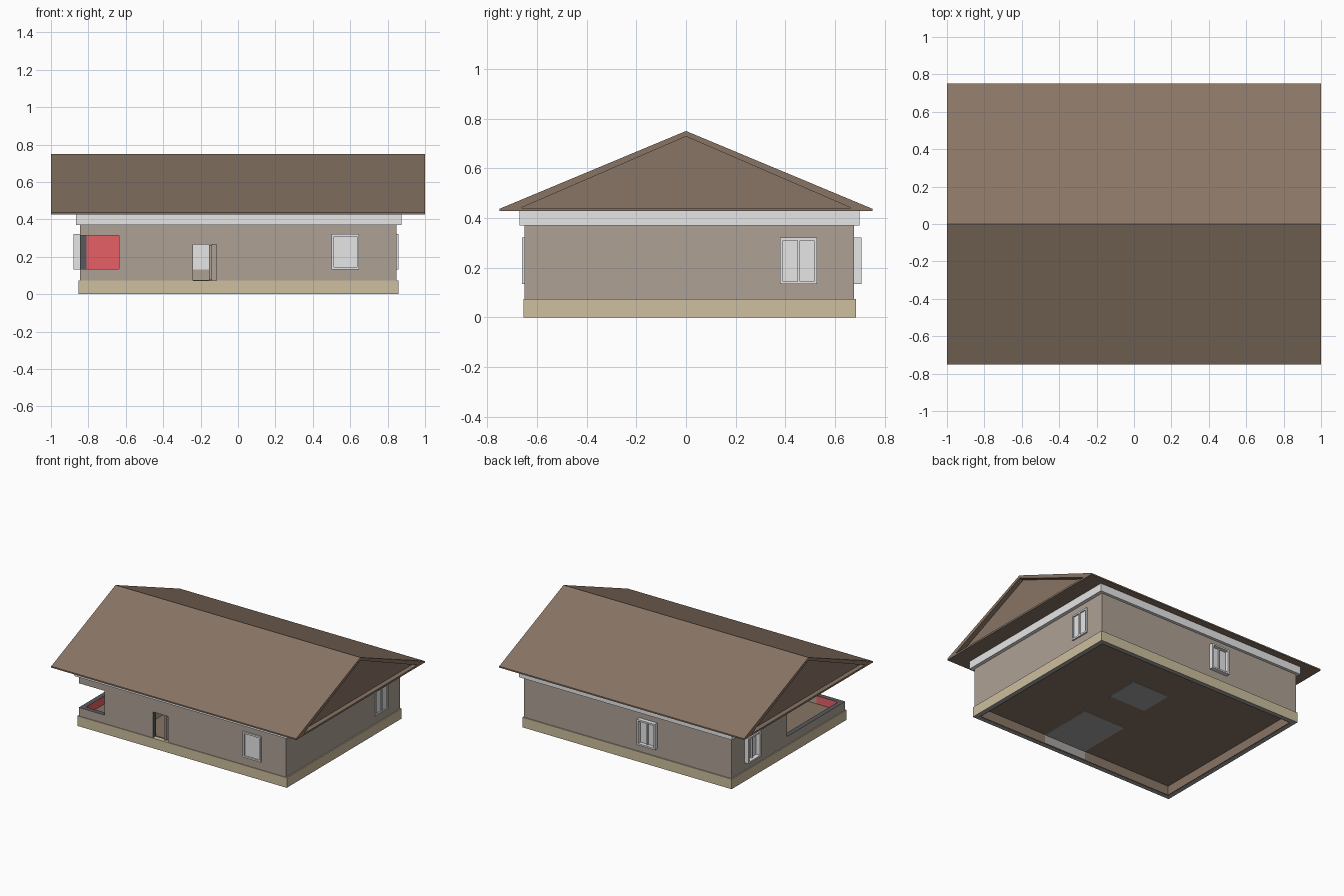
import bpy, bmesh
from mathutils import Vector

if "Cube" in bpy.data.objects:
    bpy.data.objects.remove(bpy.data.objects["Cube"])


def mat(name, hex_):
    def lin(c):
        c /= 255
        return c / 12.92 if c <= 0.04045 else ((c + 0.055) / 1.055) ** 2.4
    m = bpy.data.materials.new(name)
    m.diffuse_color = [lin(int(hex_[i:i + 2], 16)) for i in (0, 2, 4)] + [1]
    m.use_nodes = True
    m.node_tree.nodes["Principled BSDF"].inputs["Base Color"].default_value = m.diffuse_color
    return m


ROOF = mat("roof_brown", "897565")
WALL = mat("wall_taupe", "AEA195")
BASE = mat("base_sand", "CDBF9F")
WHITE = mat("trim_white", "E6E6E6")
RED = mat("porch_red", "E56066")
DARK = mat("core_dark_grey", "585A5E")
GREY = mat("tile_grey", "A6A4A2")
T = 0.035                                   # wall thickness
X0, X1, Y0, Y1 = -0.845, 0.848, -0.65, 0.677  # outer wall planes


def finish(name, bm, mats, rule=None):
    bm.normal_update()
    if rule:
        for f in bm.faces:
            f.material_index = mats.index(rule(f))
    me = bpy.data.meshes.new(name)
    bm.to_mesh(me)
    bm.free()
    for m in mats:
        me.materials.append(m)
    ob = bpy.data.objects.new(name, me)
    bpy.context.collection.objects.link(ob)
    return ob


def add_box(bm, x0, x1, y0, y1, z0, z1):
    vs = bmesh.ops.create_cube(bm, size=1)["verts"]
    for v in vs:
        v.co = Vector(((x0 + x1) / 2 + v.co.x * (x1 - x0),
                       (y0 + y1) / 2 + v.co.y * (y1 - y0),
                       (z0 + z1) / 2 + v.co.z * (z1 - z0)))


def boxes(name, dims, m):
    bm = bmesh.new()
    for d in dims:
        add_box(bm, *d)
    return finish(name, bm, [m])


def wall(name, x0, x1, y0, y1, z0, z1, lining=WALL):
    """Outer planes in wall colour, room side lined, cut ends dark."""
    bm = bmesh.new()
    add_box(bm, x0, x1, y0, y1, z0, z1)
    thin = 0 if x1 - x0 < T + .001 else 1

    def rule(f):
        c, n = f.calc_center_median(), f.normal
        if abs(n.x) > .5 and min(abs(c.x - X0), abs(c.x - X1)) < 1e-4:
            return WALL
        if abs(n.y) > .5 and min(abs(c.y - Y0), abs(c.y - Y1)) < 1e-4:
            return WALL
        return lining if abs(n[thin]) > .5 else DARK
    mats = [WALL, DARK] + ([lining] if lining is not WALL else [])
    return finish(name, bm, mats, rule)


def ring(name, x0, x1, y0, y1, z0, z1, t, m, under=None):
    bm = bmesh.new()
    for d in ((x0, x1, y0, y0 + t), (x0, x1, y1 - t, y1),
              (x0, x0 + t, y0 + t, y1 - t), (x1 - t, x1, y0 + t, y1 - t)):
        add_box(bm, *d, z0, z1)
    return finish(name, bm, [m] + ([under] if under else []),
                  lambda f: under if under and f.normal.z < -.5 else m)


# Plinth with inner lining, and top trim
ring("plinth", -0.852, 0.857, -0.655, 0.685, 0, 0.074, 0.03, BASE, GREY)
ring("plinth_lining", -0.822, 0.827, -0.625, 0.655, 0.001, 0.074, 0.008, ROOF)
ring("top_trim", -0.866, 0.874, -0.67, 0.698, 0.37, 0.43, 0.056, WHITE)

# Outer walls, open at the porch corner and the door
ZB, ZT, PZ0, PZ1, PX, PY = 0.074, 0.37, 0.136, 0.315, -0.635, 0.03
yi0, yi1 = Y0 + T, Y1 - T
wall("front_wall_porch_side", PX, -0.24, Y0, yi0, ZB, ZT)
wall("front_wall_over_door", -0.24, -0.115, Y0, yi0, 0.265, ZT)
wall("front_wall_main", -0.115, X1, Y0, yi0, ZB, ZT)
wall("back_wall", X0, X1, yi1, Y1, ZB, ZT)
wall("right_wall", X1 - T, X1, yi0, yi1, ZB, ZT)
wall("left_wall", X0, X0 + T, PY, yi1, ZB, ZT)
for part, a, b in (("parapet", ZB, PZ0), ("beam", PZ1, ZT)):
    wall("porch_front_" + part, X0, PX, Y0, yi0, a, b, RED)
    wall("porch_left_" + part, X0, X0 + T, yi0, PY, a, b, RED)

# Inner partitions and floors
boxes("porch_back_wall", [(X0 + T, -0.41, PY, PY + 0.02, ZB, 0.43)], RED)
boxes("porch_side_wall", [(-0.42, -0.41, yi0, PY, ZB, 0.43)], RED)
boxes("partitions", [(-0.41, -0.39, yi0, PY + 0.02, ZB, 0.43),
                     (-0.14, -0.085, yi0, -0.2, ZB, 0.43),
                     (0.26, 0.28, yi0, yi1, ZB, 0.43),
                     (-0.06, 0.26, 0.04, 0.06, ZB, 0.43),
                     (-0.06, -0.04, 0.06, 0.33, ZB, 0.43),
                     (-0.04, 0.26, 0.31, 0.33, ZB, 0.43)], WALL)
boxes("floor", [(-0.82, 0.82, yi0, yi1, 0.068, 0.076)], ROOF)
boxes("tiled_floors", [(-0.085, 0.26, yi0, -0.2, 0.064, 0.08),
                       (-0.04, 0.26, 0.06, 0.31, 0.064, 0.08),
                       (-0.085, 0.26, -0.618, -0.613, 0.001, 0.066)], GREY)
boxes("front_door", [(-0.155, -0.14, Y0 + .01, Y0 + 0.14, 0.076, 0.263)], WALL)


# Windows: frame, optional centre bar and recessed pane
def window(name, side, c, out, bar=True):
    w, z0, z1, t = 0.074, 0.133, 0.322, 0.012
    axis_y = side in ("front", "back")
    face = {"front": Y0, "back": Y1, "left": X0, "right": X1}[side]
    s = 1 if side in ("back", "right") else -1

    def d(a0, a1, d0, d1, za, zb):
        p, q = sorted((face + s * d0, face + s * d1))
        return (a0, a1, p, q, za, zb) if axis_y else (p, q, a0, a1, za, zb)
    inn = -T - 0.005
    parts = [d(c - w, c - w + t, inn, out, z0, z1),
             d(c + w - t, c + w, inn, out, z0, z1),
             d(c - w + t, c + w - t, inn, out, z0, z0 + t),
             d(c - w + t, c + w - t, inn, out, z1 - t, z1),
             d(c - w + t, c + w - t, inn, 0.002, z0 + t, z1 - t)]
    if bar:
        parts.append(d(c - .005, c + .005, inn, min(out * .95, .014),
                       z0 + t, z1 - t))
    boxes(name, parts, WHITE)


window("front_window", "front", 0.574, 0.011, False)
window("right_window", "right", 0.453, 0.011)
window("back_window", "back", -0.166, 0.03)
window("left_window", "left", 0.453, 0.035)


# Gable roof with inset gable ends
def prism(name, prof, xa, xb):
    bm = bmesh.new()
    f = bm.faces.new([bm.verts.new((xa, y, z)) for y, z in prof])
    ext = bmesh.ops.extrude_face_region(bm, geom=[f])
    for v in ext["geom"]:
        if isinstance(v, bmesh.types.BMVert):
            v.co.x = xb
    bmesh.ops.recalc_face_normals(bm, faces=bm.faces[:])
    return finish(name, bm, [ROOF])


roof = prism("roof", [(-.75, .427), (.75, .427), (.75, .437),
                      (0, .75), (-.75, .437)], -1, 1)
for s in (-1, 1):
    cutter = prism("gable_cutter", [(-.665, .44), (.665, .44), (0, .728)],
                   s * 1.1, s * 0.965)
    cutter.hide_render = True
    cutter.hide_set(True)
    mod = roof.modifiers.new("gable_inset", "BOOLEAN")
    mod.object = cutter
    mod.operation = "DIFFERENCE"
    mod.solver = "EXACT"
